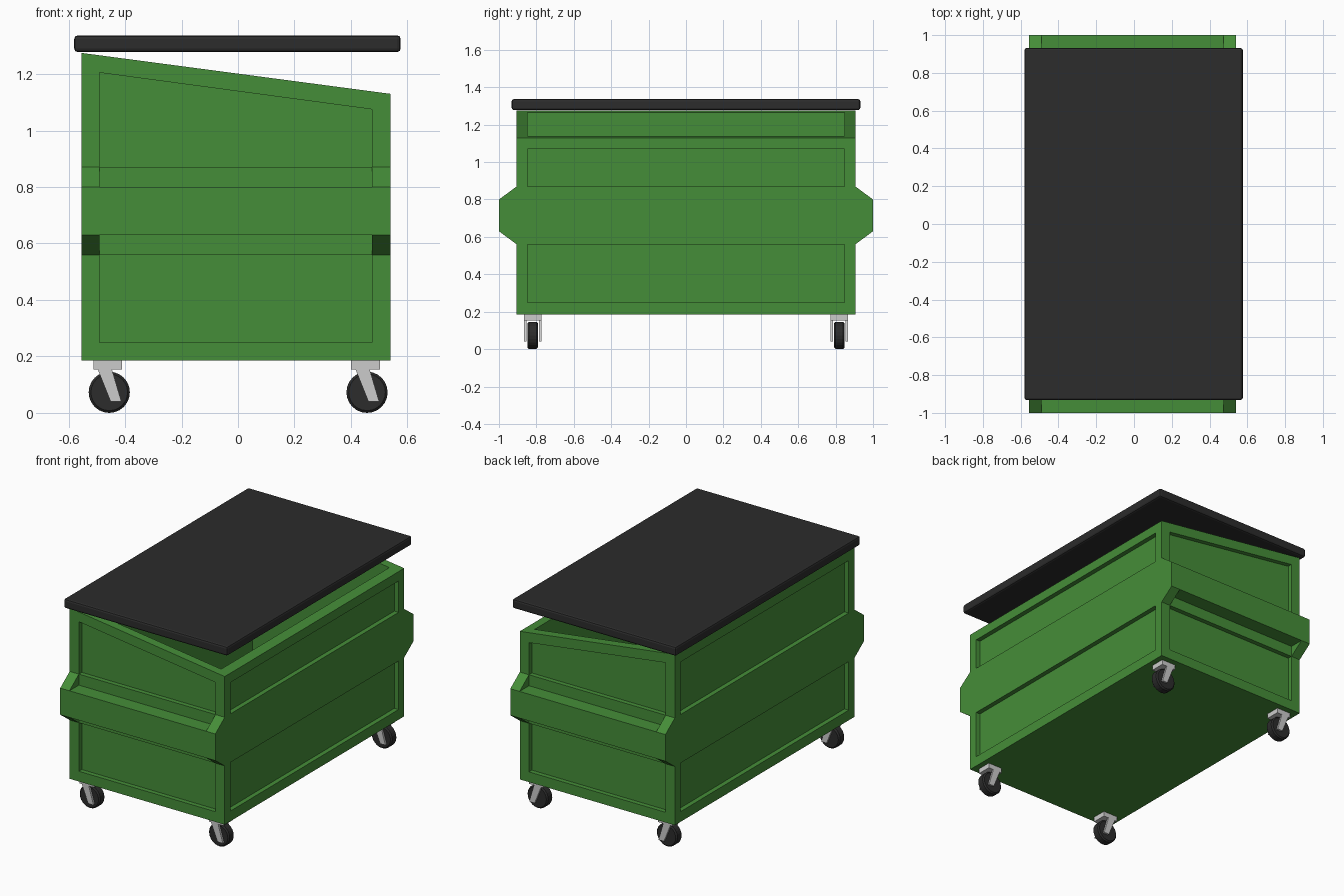
import bpy, bmesh

if "Cube" in bpy.data.objects:
    bpy.data.objects.remove(bpy.data.objects["Cube"])

def material(name, rgb):
    m = bpy.data.materials.new(name)
    m.diffuse_color = (*rgb, 1)
    m.use_nodes = True
    m.node_tree.nodes["Principled BSDF"].inputs["Base Color"].default_value = m.diffuse_color
    return m

GREEN = material("green_paint", (0.06, 0.27, 0.04))
BLACK = material("black_rubber", (0.025, 0.025, 0.025))

def prism(name, axis, pts, lo, hi, mat=None):
    """Extrude a 2D profile along an axis: 'x' takes (y, z) points, 'y' takes (x, z)."""
    bm = bmesh.new()
    def at(p, t):
        return (t, p[0], p[1]) if axis == 'x' else (p[0], t, p[1])
    a = [bm.verts.new(at(p, lo)) for p in pts]
    b = [bm.verts.new(at(p, hi)) for p in pts]
    bm.faces.new(a)
    bm.faces.new(b)
    n = len(pts)
    for i in range(n):
        j = (i + 1) % n
        bm.faces.new((a[i], a[j], b[j], b[i]))
    bmesh.ops.recalc_face_normals(bm, faces=bm.faces)
    me = bpy.data.meshes.new(name)
    bm.to_mesh(me)
    bm.free()
    ob = bpy.data.objects.new(name, me)
    bpy.context.collection.objects.link(ob)
    if mat:
        me.materials.append(mat)
    return ob

def rect(a0, a1, b0, b1):
    return [(a0, b0), (a1, b0), (a1, b1), (a0, b1)]

def bevel(ob, width, segments=1):
    m = ob.modifiers.new("bevel", 'BEVEL')
    m.width, m.segments = width, segments
    m.limit_method = 'ANGLE'

def cut(ob, cutter):
    m = ob.modifiers.new("cut", 'BOOLEAN')
    m.operation, m.solver, m.object = 'DIFFERENCE', 'EXACT', cutter
    bpy.context.view_layer.objects.active = ob
    bpy.ops.object.modifier_apply(modifier=m.name)
    bpy.data.objects.remove(cutter)

X0, X1, Y = -0.555, 0.54, 0.905      # body extents
I0, I1, J = -0.49, 0.475, 0.848      # inner and panel extents
D = 0.03                             # panel recess depth

# Body: wedge-topped bin, hollowed out
body = prism("bin_body", 'y', [(X0, 0.185), (X1, 0.185), (X1, 1.13), (X0, 1.275)], -Y, Y, GREEN)
cut(body, prism("cavity", 'y', rect(I0, I1, 0.25, 1.5), -J, J))

# Recessed panels on the ends
for s in (-1, 1):
    lo, hi = sorted((s * (Y - D), s * (Y + 0.1)))
    cut(body, prism("panel", 'y', rect(I0, I1, 0.25, 0.56), lo, hi))
    cut(body, prism("panel", 'y', [(I0, 0.87), (I1, 0.87), (I1, 1.075), (I0, 1.205)], lo, hi))

# Recessed panels on the long sides
for lo, hi, top in ((X0 - 0.1, X0 + D, 1.205), (X1 - D, X1 + 0.1, 1.07)):
    cut(body, prism("panel", 'x', rect(-J, J, 0.25, 0.56), lo, hi))
    cut(body, prism("panel", 'x', rect(-J, J, 0.87, top), lo, hi))

# Lifting ledges with angled end brackets
for s, side in ((-1, "front"), (1, "back")):
    prism(side + "_ledge", 'x', rect(s * Y, s, 0.63, 0.80), I0, I1, GREEN)
    hexa = [(s * Y, 0.56), (s, 0.63), (s, 0.80), (s * Y, 0.87)]
    prism(side + "_bracket_left", 'x', hexa, X0, I0, GREEN)
    prism(side + "_bracket_right", 'x', hexa, I1, X1, GREEN)

# Lid
lid = prism("lid", 'y', rect(-0.58, 0.576, 1.278, 1.337), -0.932, 0.932, BLACK)
bevel(lid, 0.012, 2)

# Casters: plate, two raked fork legs, wheel
for cx, xs in ((-0.456, "left"), (0.457, "right")):
    for cy, ys in ((-0.82, "front"), (0.82, "back")):
        tag = f"{ys}_{xs}"
        prism("caster_plate_" + tag, 'y', rect(cx - 0.056, cx + 0.046, 0.153, 0.185),
              cy - 0.047, cy + 0.047)
        leg = [(cx - 0.041, 0.155), (cx + 0.009, 0.155), (cx + 0.043, 0.04), (cx + 0.005, 0.04)]
        for s in (-1, 1):
            lo, hi = sorted((cy + s * 0.034, cy + s * 0.047))
            prism("caster_fork_" + tag, 'y', leg, lo, hi)
        bpy.ops.mesh.primitive_cylinder_add(vertices=24, radius=0.073, depth=0.056,
                                            location=(cx, cy, 0.073), rotation=(1.5707963, 0, 0))
        wheel = bpy.context.object
        wheel.name = "wheel_" + tag
        wheel.data.materials.append(BLACK)
        bevel(wheel, 0.008)
